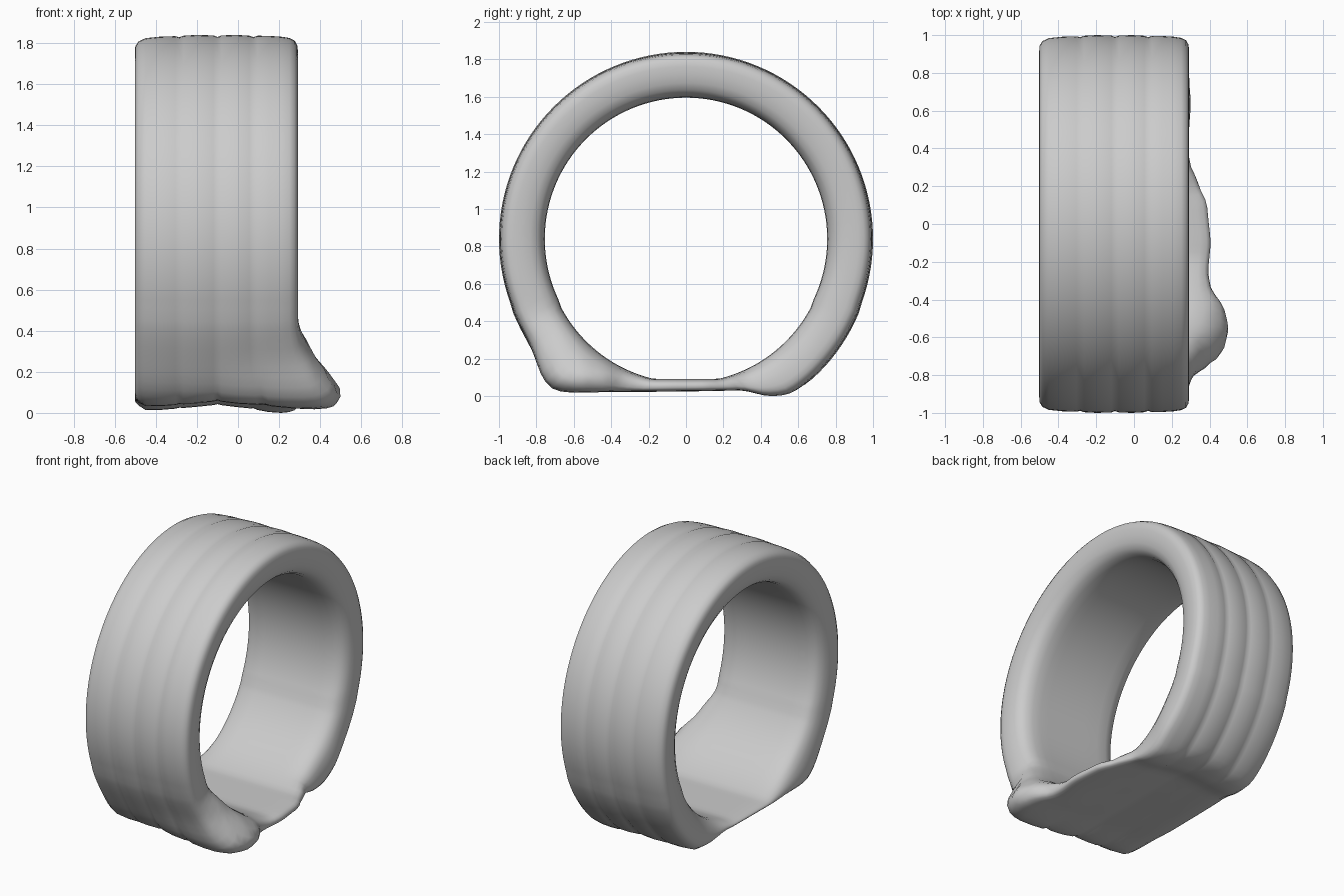
import bpy, bmesh, math

if "Cube" in bpy.data.objects:
    bpy.data.objects.remove(bpy.data.objects["Cube"])

SEGS = 128
CZ, R_IN, R_OUT = 0.84, 0.755, 1.0


def interp(table, v):
    """Smooth interpolation through (position, value) pairs."""
    if v <= table[0][0]:
        return table[0][1]
    for (a, fa), (b, fb) in zip(table, table[1:]):
        if v <= b:
            s = (v - a) / (b - a)
            s = 0.5 * s + 0.5 * s * s * (3 - 2 * s)
            return fa + (fb - fa) * s
    return table[-1][1]


def smooth(a, b, v):
    s = min(1, max(0, (v - a) / (b - a)))
    return s * s * (3 - 2 * s)


# Cross-section: (x, t) with t = 0 on the bore and 1 on the tread
profile = [(-.40, 0.01), (-.33, 0), (-.22, 0), (-.1, 0), (0, 0), (.07, 0), (.13, 0), (.19, .015),
           (.235, .07), (.265, .17), (.282, .32), (.29, .5), (.292, .68), (.288, .8),
           (.275, .89), (.25, .94), (.21, .965), (.15, .98), (.095, .985),
           (.075, .955), (.055, .985), (-.01, 1), (-.08, .99), (-.10, .96), (-.12, .99),
           (-.2, 1), (-.265, .985), (-.285, .955), (-.305, .975), (-.38, .965), (-.45, .935),
           (-.485, .87), (-.5, .77), (-.502, .64), (-.498, .46), (-.488, .28), (-.467, .13), (-.44, .05)]

# Wavy underside and the squashed bulge at the right-hand foot
under_x = [(-.5, .05), (-.45, .03), (-.1, .065), (0, .055), (.2, .02), (.4, .02)]
under_y = [(-.6, 0), (-.4, .01), (0, .015), (.3, .02), (.45, -.015), (.55, -.015), (.66, 0)]
bulge_y = [(-.9, 0), (-.84, .04), (-.75, .12), (-.68, .18), (-.56, .215), (-.45, .19), (-.33, .12),
           (-.26, .11), (-.1, .125), (.1, .105), (.22, .05), (.33, 0), (.5, 0), (.65, .01), (.8, 0)]
bulge_z = [(.02, .85), (.12, 1), (.2, .78), (.33, .38), (.48, 0)]


def place(x, t, ang):
    """Position of a profile point, ang measured from straight down."""
    s, c = math.sin(ang), math.cos(ang)
    lump = .08 * math.exp(-((ang + math.radians(43)) / .16) ** 2)
    r = R_OUT + lump * (.35 + .65 * smooth(-.2, .25, x))
    yi, zi = R_IN * s, max(CZ - R_IN * c, .105)
    yo, zo = r * s, CZ - r * c
    floor = interp(under_x, x) + interp(under_y, yo)
    d = zo - floor
    zo = floor + .5 * (d + math.sqrt(d * d + .0006)) if d < .3 else zo
    y, z = yi + (yo - yi) * t, zi + (zo - zi) * t
    x += interp(bulge_y, y) * interp(bulge_z, z) * smooth(-.05, .28, x)
    return x, y, max(z, 0)


# Ring body: sweep the section around the bore
bm = bmesh.new()
rings = [[bm.verts.new(place(x, t, -math.pi + 2 * math.pi * i / SEGS)) for x, t in profile]
         for i in range(SEGS)]
n = len(profile)
for i in range(SEGS):
    a, b = rings[i], rings[(i + 1) % SEGS]
    for j in range(n):
        k = (j + 1) % n
        bm.faces.new((a[j], a[k], b[k], b[j]))
bmesh.ops.recalc_face_normals(bm, faces=bm.faces)

# Stand the lowest point on the ground
low = min(v.co.z for v in bm.verts)
for v in bm.verts:
    v.co.z -= low * smooth(.5, 0, v.co.z) if v.co.z > .5 else low
for f in bm.faces:
    f.smooth = True

mesh = bpy.data.meshes.new("worn_tyre")
bm.to_mesh(mesh)
bm.free()
tyre = bpy.data.objects.new("worn_tyre", mesh)
bpy.context.collection.objects.link(tyre)
